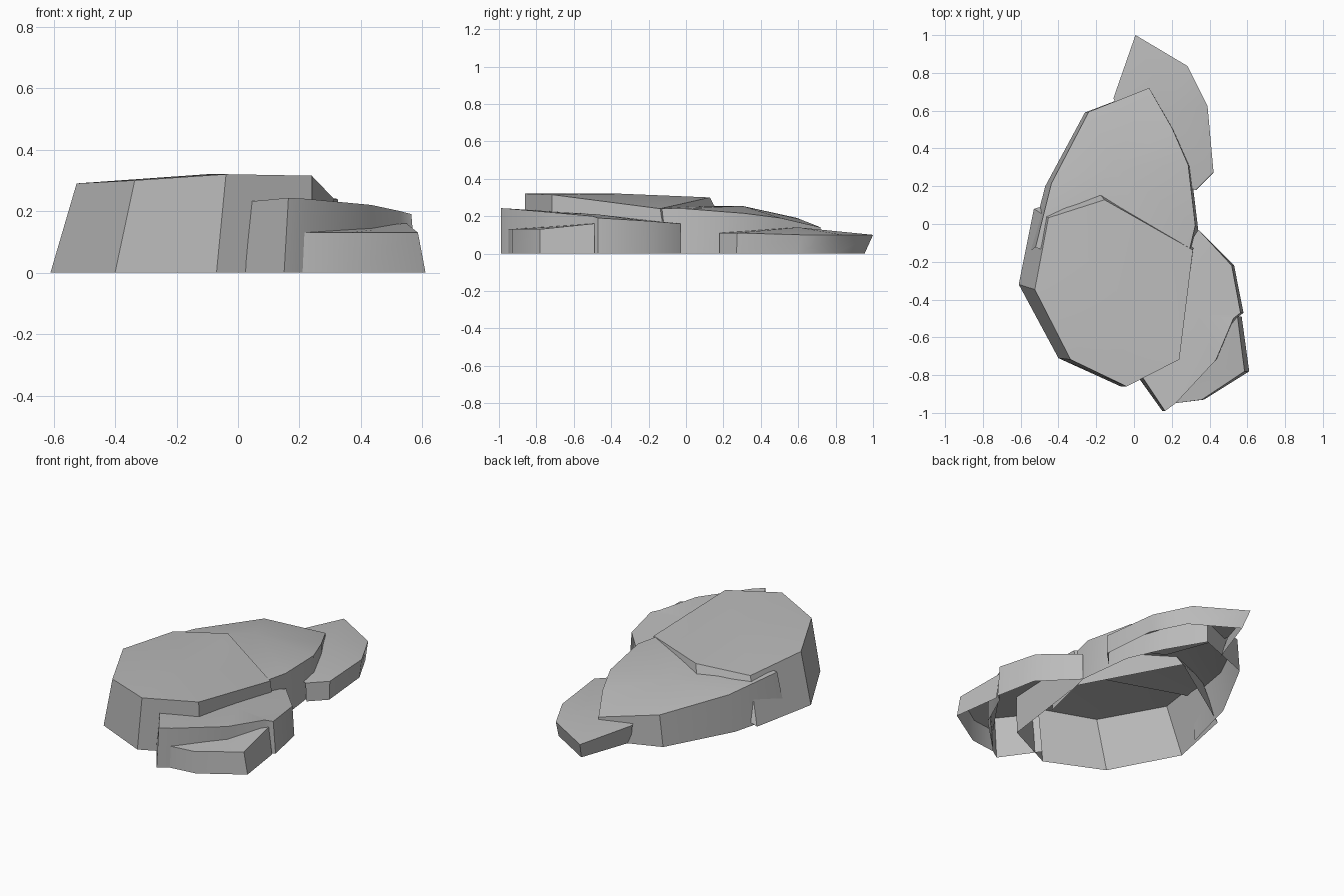
import bpy
import bmesh
import math

default_cube = bpy.data.objects.get("Cube")
if default_cube:
    bpy.data.objects.remove(default_cube, do_unlink=True)

# One plain stone colour
stone = bpy.data.materials.new("stone_grey")
stone.use_nodes = True
stone_colour = (0.5, 0.5, 0.5, 1)
stone.diffuse_color = stone_colour
stone.node_tree.nodes["Principled BSDF"].inputs["Base Color"].default_value = stone_colour


def make_rock(name, outline, crown, pivot, taper, walls, skirt=None):
    """Open-bottomed slab: outline holds (base x, base y, rim height).

    The rim is the base scaled about the pivot, the top is a fan to the crown,
    and only the first few edges have walls, so buried sides stay open.
    The skirt gives base heights for corners that stop above the ground.
    """
    skirt = skirt or {}
    bm = bmesh.new()
    base, rim = [], []
    for index, (x, y, height) in enumerate(outline):
        base.append(bm.verts.new((x, y, skirt.get(index, 0))))
        rim.append(bm.verts.new((
            pivot[0] + (x - pivot[0]) * taper[0],
            pivot[1] + (y - pivot[1]) * taper[1],
            height)))
    peak = bm.verts.new(crown)
    count = len(outline)
    for index in range(count):
        following = (index + 1) % count
        bm.faces.new((rim[index], rim[following], peak))
        if index < walls:
            bm.faces.new((base[index], base[following], rim[following], rim[index]))
    loose = [vert for vert in bm.verts if not vert.link_faces]
    bmesh.ops.delete(bm, geom=loose, context="VERTS")
    bmesh.ops.recalc_face_normals(bm, faces=bm.faces[:])

    mesh = bpy.data.meshes.new(name)
    bm.to_mesh(mesh)
    bm.free()
    mesh.materials.append(stone)
    rock = bpy.data.objects.new(name, mesh)
    bpy.context.collection.objects.link(rock)
    bpy.ops.object.select_all(action="DESELECT")
    rock.select_set(True)
    bpy.context.view_layer.objects.active = rock
    bpy.ops.object.shade_smooth_by_angle(angle=math.radians(35))
    return rock


# Tall front slab, its back edge stepping down on to the rear slab
make_rock(
    "front_slab",
    [(-.53, .08, .27), (-.61, -.32, .29), (-.4, -.71, .3), (-.07, -.86, .32),
     (.24, -.71, .315), (.32, -.1, .24), (-.2, .18, .3)],
    crown=(-.1, -.35, .32), pivot=(.24, -.86), taper=(.9, .95),
    walls=7, skirt={6: .2})

# Rear slab, sloping down to the back
make_rock(
    "rear_slab",
    [(.25, -.4, .24), (.34, -.03, .24), (.3, .3, .215), (.21, .5, .19),
     (.08, .72, .14), (-.26, .59, .19), (-.47, .2, .22), (-.56, -.15, .25)],
    crown=(-.1, .3, .255), pivot=(.08, .72), taper=(.94, .97), walls=7)

# Low slab at the back, its tip overhanging
make_rock(
    "back_ledge",
    [(.33, .18, .11), (.42, .27, .11), (.39, .6, .1), (.29, .8, .1),
     (.03, .955, .1), (-.08, .64, .12), (.05, .3, .12)],
    crown=(.18, .6, .14), pivot=(.4, .2), taper=(1.06, 1.06), walls=5)

# Stepped slabs at the front left
make_rock(
    "side_ledge",
    [(0, -.78, .23), (.15, -.99, .243), (.21, -.95, .24), (.44, -.72, .22),
     (.54, -.5, .2), (.58, -.47, .19), (.53, -.22, .175), (.34, -.03, .16),
     (.15, -.3, .19)],
    crown=(.34, -.48, .21), pivot=(.35, -1), taper=(.93, 1), walls=7)

make_rock(
    "lower_step",
    [(.21, -.95, .13), (.37, -.93, .13), (.61, -.78, .13), (.57, -.49, .16),
     (.42, -.66, .15)],
    crown=(.45, -.76, .14), pivot=(.2, -.95), taper=(.94, 1), walls=3)
